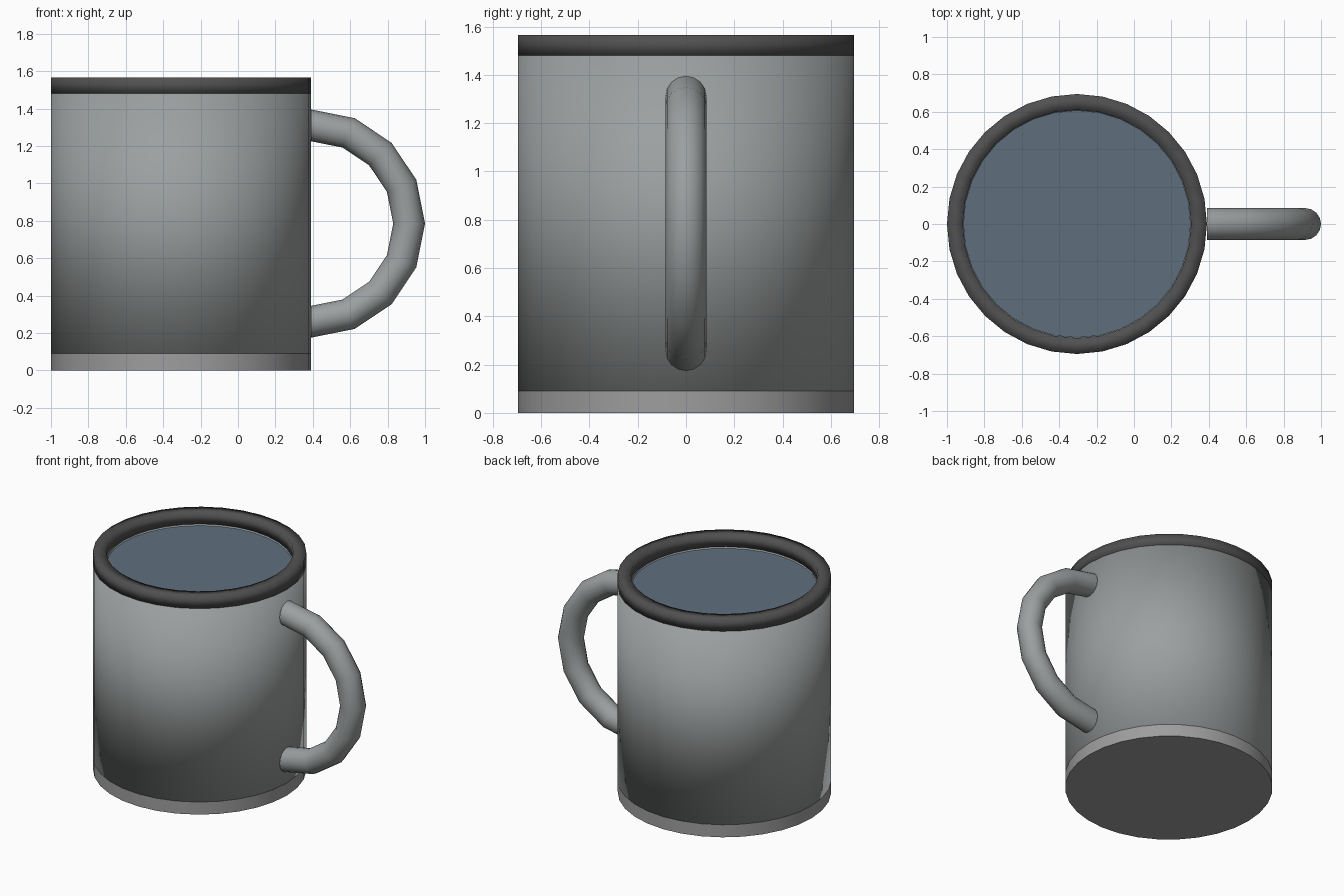
import bpy, bmesh
from math import sin, cos, pi, radians

if "Cube" in bpy.data.objects:
    bpy.data.objects.remove(bpy.data.objects["Cube"])

CX, R, RI, SIDES = -0.305, 0.695, 0.61, 32


def colour(name, rgb):
    m = bpy.data.materials.new(name)
    m.diffuse_color = (*rgb, 1)
    m.use_nodes = True
    m.node_tree.nodes["Principled BSDF"].inputs["Base Color"].default_value = m.diffuse_color
    return m


GLAZE = colour("glaze_grey", (0.33, 0.35, 0.35))
FOOT = colour("foot_grey", (0.34, 0.34, 0.345))
DARK = colour("rim_dark", (0.08, 0.08, 0.08))
DRINK = colour("drink_blue", (0.114, 0.159, 0.202))


def finish(bm, name, loc, mat, angle=None):
    bmesh.ops.recalc_face_normals(bm, faces=bm.faces)
    me = bpy.data.meshes.new(name)
    bm.to_mesh(me)
    bm.free()
    ob = bpy.data.objects.new(name, me)
    bpy.context.collection.objects.link(ob)
    ob.location = loc
    me.materials.append(mat)
    bpy.ops.object.select_all(action='DESELECT')
    ob.select_set(True)
    bpy.context.view_layer.objects.active = ob
    if angle is None:
        bpy.ops.object.shade_smooth()
    else:
        bpy.ops.object.shade_smooth_by_angle(angle=radians(angle))
    return ob


def lathe(name, profile, mat, closed=False, cap=(), angle=None):
    """Revolve (radius, z) points round the mug axis; cap fills the listed rings."""
    bm = bmesh.new()
    rings = [[bm.verts.new((r * cos(2 * pi * i / SIDES), r * sin(2 * pi * i / SIDES), z))
              for i in range(SIDES)] for r, z in profile]
    pairs = list(zip(rings, rings[1:])) + ([(rings[-1], rings[0])] if closed else [])
    for a, b in pairs:
        for i in range(SIDES):
            j = (i + 1) % SIDES
            bm.faces.new((a[i], a[j], b[j], b[i]))
    for k in cap:
        bm.faces.new(rings[k])
    return finish(bm, name, (CX, 0, 0), mat, angle)


# Mug wall, hollow inside, with a floor
lathe("body", [(R, 0.09), (R, 1.48), (RI, 1.48), (RI, 0.12)], GLAZE, cap=(0, 3))

# Foot band
lathe("base", [(R, 0), (R, 0.09)], FOOT, cap=(0, 1), angle=30)

# Dark square-section rim, softly shaded
lathe("rim", [(R, 1.48), (R, 1.565), (RI, 1.565), (RI, 1.48)], DARK, closed=True)

# Drink surface
lathe("drink", [(RI - 0.002, 0.13), (RI - 0.002, 1.47)], DRINK, cap=(0, 1), angle=30)

# Handle: half ring of round tube, ends against the wall
bm = bmesh.new()
loops = []
for s in range(9):
    a = -pi / 2 + pi * s / 8
    loops.append([])
    for k in range(16):
        t = 2 * pi * k / 16
        d = 0.525 + 0.085 * cos(t)
        loops[-1].append(bm.verts.new((d * cos(a), 0.085 * sin(t), d * sin(a))))
for p, q in zip(loops, loops[1:]):
    for k in range(16):
        n = (k + 1) % 16
        bm.faces.new((p[k], p[n], q[n], q[k]))
bm.faces.new(loops[0])
bm.faces.new(loops[-1])
finish(bm, "handle", (0.39, 0, 0.785), GLAZE, angle=40)
